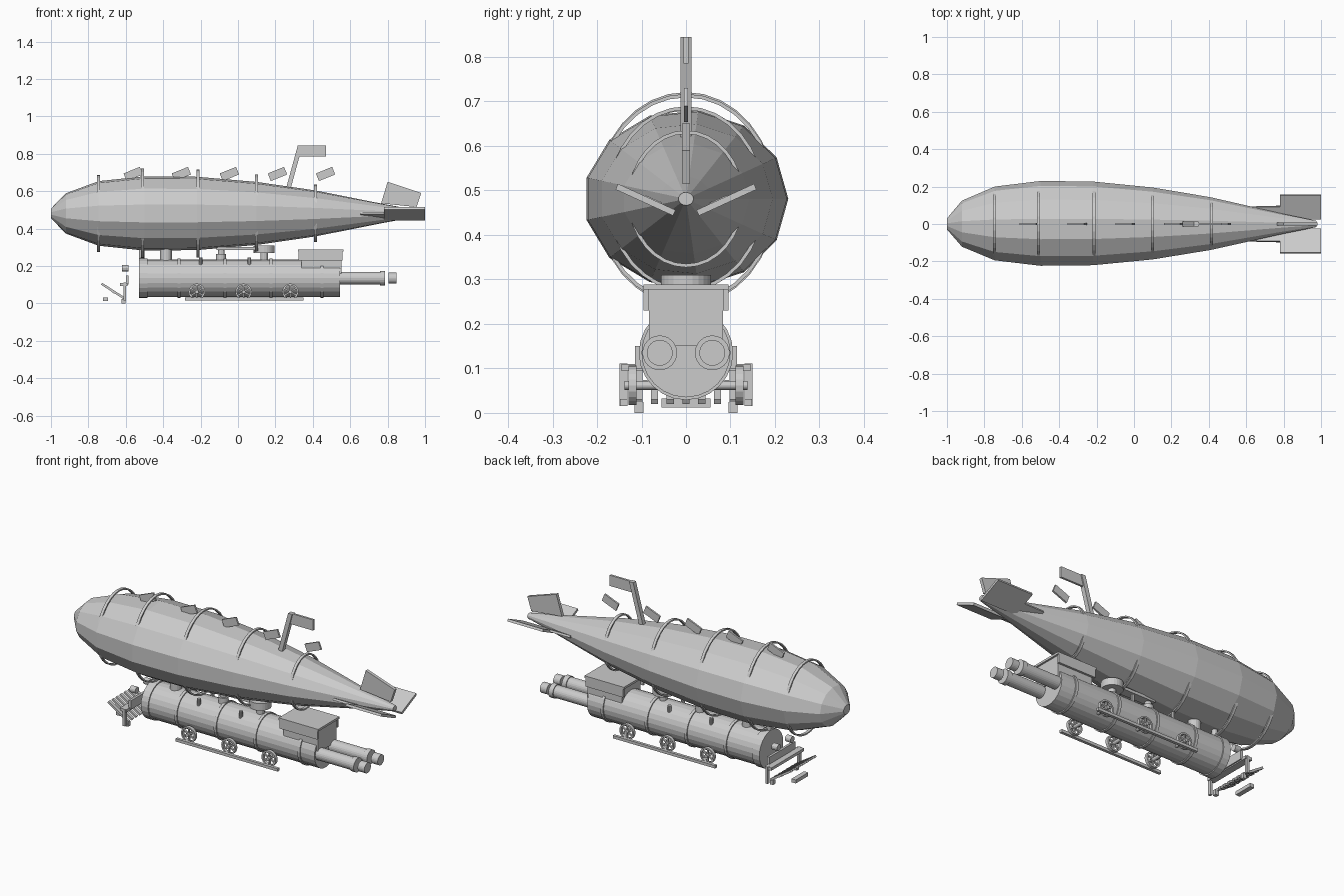
import bpy, bmesh, math
from mathutils import Vector, Matrix

if "Cube" in bpy.data.objects:
    bpy.data.objects.remove(bpy.data.objects["Cube"])

grey = bpy.data.materials.new("plain_grey")
grey.use_nodes = True
grey.diffuse_color = (0.6, 0.6, 0.6, 1)
grey.node_tree.nodes["Principled BSDF"].inputs["Base Color"].default_value = (0.6, 0.6, 0.6, 1)


def finish(name, bm):
    bmesh.ops.recalc_face_normals(bm, faces=bm.faces)
    mesh = bpy.data.meshes.new(name)
    bm.to_mesh(mesh)
    bm.free()
    mesh.materials.append(grey)
    obj = bpy.data.objects.new(name, mesh)
    bpy.context.collection.objects.link(obj)
    return obj


def box(name, center, size, tilt=0.0, axis='Y'):
    bm = bmesh.new()
    bmesh.ops.create_cube(bm, size=1)
    m = Matrix.Translation(center) @ Matrix.Rotation(tilt, 4, axis) @ Matrix.Diagonal((*size, 1))
    bmesh.ops.transform(bm, matrix=m, verts=bm.verts)
    return finish(name, bm)


def cyl(name, start, end, r1, r2=None, sides=24):
    a, b = Vector(start), Vector(end)
    bm = bmesh.new()
    bmesh.ops.create_cone(bm, cap_ends=True, segments=sides, radius1=r1,
                          radius2=r1 if r2 is None else r2, depth=(b - a).length)
    rot = (b - a).to_track_quat('Z', 'Y').to_matrix().to_4x4()
    bmesh.ops.transform(bm, matrix=Matrix.Translation((a + b) / 2) @ rot, verts=bm.verts)
    return finish(name, bm)


def plate(name, points, thick, y=0.0):
    """Side-on outline in x and z, given thickness along y."""
    bm = bmesh.new()
    rows = [[bm.verts.new((x, y + s * thick / 2, z)) for x, z in points] for s in (-1, 1)]
    n = len(points)
    bm.faces.new(rows[0])
    bm.faces.new(rows[1])
    for i in range(n):
        j = (i + 1) % n
        bm.faces.new((rows[0][i], rows[0][j], rows[1][j], rows[1][i]))
    return finish(name, bm)


def hoop(name, x, ry, rz, width, thick, sides, center):
    """Flat elliptical band around the x axis."""
    bm = bmesh.new()
    loops = []
    for dx, dr in ((-1, 0), (1, 0), (1, 1), (-1, 1)):
        loop = []
        for i in range(sides):
            a = math.tau * i / sides
            loop.append(bm.verts.new((x + dx * width / 2, center[0] + (ry + dr * thick) * math.cos(a),
                                      center[1] + (rz + dr * thick) * math.sin(a))))
        loops.append(loop)
    for k in range(4):
        p, q = loops[k], loops[(k + 1) % 4]
        for i in range(sides):
            j = (i + 1) % sides
            bm.faces.new((p[i], p[j], q[j], q[i]))
    return finish(name, bm)


# Faceted gas envelope
HULL_Z, SQUASH, SIDES = 0.481, 0.87, 13
stations = [(-1, 0.03), (-0.92, 0.125), (-0.745, 0.2), (-0.5, 0.23), (-0.22, 0.227),
            (0.1, 0.195), (0.41, 0.143), (0.78, 0.058), (0.975, 0.017)]
bm = bmesh.new()
loops = [[bm.verts.new((x, r * math.cos(math.tau * i / SIDES),
                        HULL_Z + SQUASH * r * math.sin(math.tau * i / SIDES)))
          for i in range(SIDES)] for x, r in stations]
for p, q in zip(loops, loops[1:]):
    for i in range(SIDES):
        j = (i + 1) % SIDES
        bm.faces.new((p[i], p[j], q[j], q[i]))
bm.faces.new(loops[0])
bm.faces.new(loops[-1])
finish("envelope", bm)

# Hoops standing proud above and below the envelope
for x, ry, rz in ((-0.745, 0.175, 0.198), (-0.51, 0.195, 0.232), (-0.215, 0.194, 0.228),
                  (0.1, 0.168, 0.2), (0.415, 0.122, 0.146)):
    hoop("envelope_hoop", x, ry, rz, 0.016, 0.008, 32, (0, HULL_Z))

# Pennants along the spine
for i in range(5):
    box("spine_pennant", (-0.56 + 0.257 * i, 0, 0.692), (0.094, 0.01, 0.044), -math.radians(22))

# Mast with flag
plate("mast", [(0.25, 0.59), (0.275, 0.59), (0.345, 0.845), (0.32, 0.845)], 0.025)
plate("mast_flag", [(0.325, 0.785), (0.47, 0.785), (0.47, 0.845), (0.335, 0.845)], 0.012)

# Tail fins
plate("upper_tail_fin", [(0.765, 0.535), (0.955, 0.515), (0.98, 0.59), (0.8, 0.65)], 0.018)
for s in (-1, 1):
    box("side_tail_fin", (0.89, s * 0.091, 0.479), (0.22, 0.142, 0.014), s * math.atan2(0.058, 0.127), 'X')
    box("fin_root", (0.72, s * 0.068, 0.472), (0.13, 0.055, 0.012), s * math.atan2(0.058, 0.127), 'X')

# Boiler with bands
BZ = 0.135
cyl("boiler", (-0.52, 0, BZ), (0.545, 0, BZ), 0.1)
cyl("smokebox_rim", (-0.53, 0, BZ), (-0.485, 0, BZ), 0.106)
for x in (-0.315, -0.07, 0.176, 0.45):
    cyl("boiler_band", (x - 0.008, 0, BZ), (x + 0.008, 0, BZ), 0.106)

# Cabin with overhanging roof
box("cabin", (0.447, 0, 0.215), (0.215, 0.166, 0.13))
box("cabin_roof", (0.442, 0, 0.283), (0.245, 0.19, 0.012))
for s in (-1, 1):
    box("roof_skirt", (0.442, s * 0.089, 0.258), (0.235, 0.012, 0.055))

# Twin rear exhausts
for s in (-1, 1):
    y = s * 0.059
    cyl("exhaust_pipe", (0.5, y, BZ), (0.765, y, BZ), 0.034)
    cyl("exhaust_flange", (0.76, y, BZ), (0.787, y, BZ), 0.039)
    cyl("exhaust_tip", (0.805, y, BZ), (0.847, y, BZ), 0.029)

# Fittings between boiler and envelope
cyl("front_stack", (-0.515, 0, 0.2), (-0.515, 0, 0.3), 0.015, sides=12)
cyl("steam_dome", (-0.385, 0, 0.21), (-0.385, 0, 0.3), 0.032, sides=16)
cyl("valve_post", (-0.09, 0, 0.21), (-0.09, 0, 0.265), 0.027, sides=16)
cyl("valve_neck", (-0.09, 0, 0.26), (-0.09, 0, 0.3), 0.017, sides=12)
box("hanger_beam", (0, 0, 0.293), (0.23, 0.05, 0.016))
cyl("hanger_disc", (0.14, 0, 0.27), (0.14, 0, 0.31), 0.056)
cyl("hanger_post", (0.14, 0, 0.22), (0.14, 0, 0.275), 0.02, sides=12)
for s in (-1, 1):
    for x in (-0.2, 0.06):
        cyl("side_valve", (x, s * 0.06, 0.2), (x, s * 0.06, 0.245), 0.01, sides=10)

# Spoked wheels and coupling bars on both sides
for s in (-1, 1):
    y, wz = s * 0.12, 0.062
    for x in (-0.22, 0.03, 0.28):
        bm = bmesh.new()
        for dy, r in ((-1, 0.044), (1, 0.044), (1, 0.035), (-1, 0.035)):
            for i in range(20):
                a = math.tau * i / 20
                bm.verts.new((x + r * math.cos(a), y + dy * 0.009, wz + r * math.sin(a)))
        bm.verts.ensure_lookup_table()
        for k in range(4):
            for i in range(20):
                j, n = (i + 1) % 20, (k + 1) % 4
                bm.faces.new([bm.verts[v] for v in (k * 20 + i, k * 20 + j, n * 20 + j, n * 20 + i)])
        finish("wheel_rim", bm)
        for k in range(3):
            box("wheel_spoke", (x, y, wz), (0.074, 0.01, 0.008), k * math.pi / 3 + 0.5)
        cyl("wheel_axle", (x, s * 0.06, wz), (x, s * 0.138, wz), 0.01, sides=12)
    box("coupling_bar", (0.033, s * 0.14, 0.023), (0.635, 0.016, 0.016))

# Front bumper, lamp and slatted guard
box("bumper", (-0.592, 0, 0.125), (0.014, 0.23, 0.05))
box("bumper_shelf", (-0.612, 0, 0.102), (0.04, 0.29, 0.016))
for s in (-1, 1):
    box("bumper_end", (-0.605, s * 0.14, 0.063), (0.014, 0.018, 0.095))
    cyl("lamp", (-0.62, s * 0.06, 0.188), (-0.585, s * 0.06, 0.188), 0.018, sides=12)
slope = math.atan2(0.08, 0.125)
for i in range(7):
    y = (i - 3) * 0.0353
    box("guard_slat", (-0.667, y, 0.065), (0.148, 0.016, 0.012), slope)
box("guard_crossbar", (-0.667, 0, 0.063), (0.02, 0.23, 0.012), slope)
box("guard_foot", (-0.708, 0, 0.022), (0.026, 0.11, 0.02))
for s in (-1, 1):
    box("guard_shoe", (-0.612, s * 0.106, 0.012), (0.02, 0.02, 0.024))
